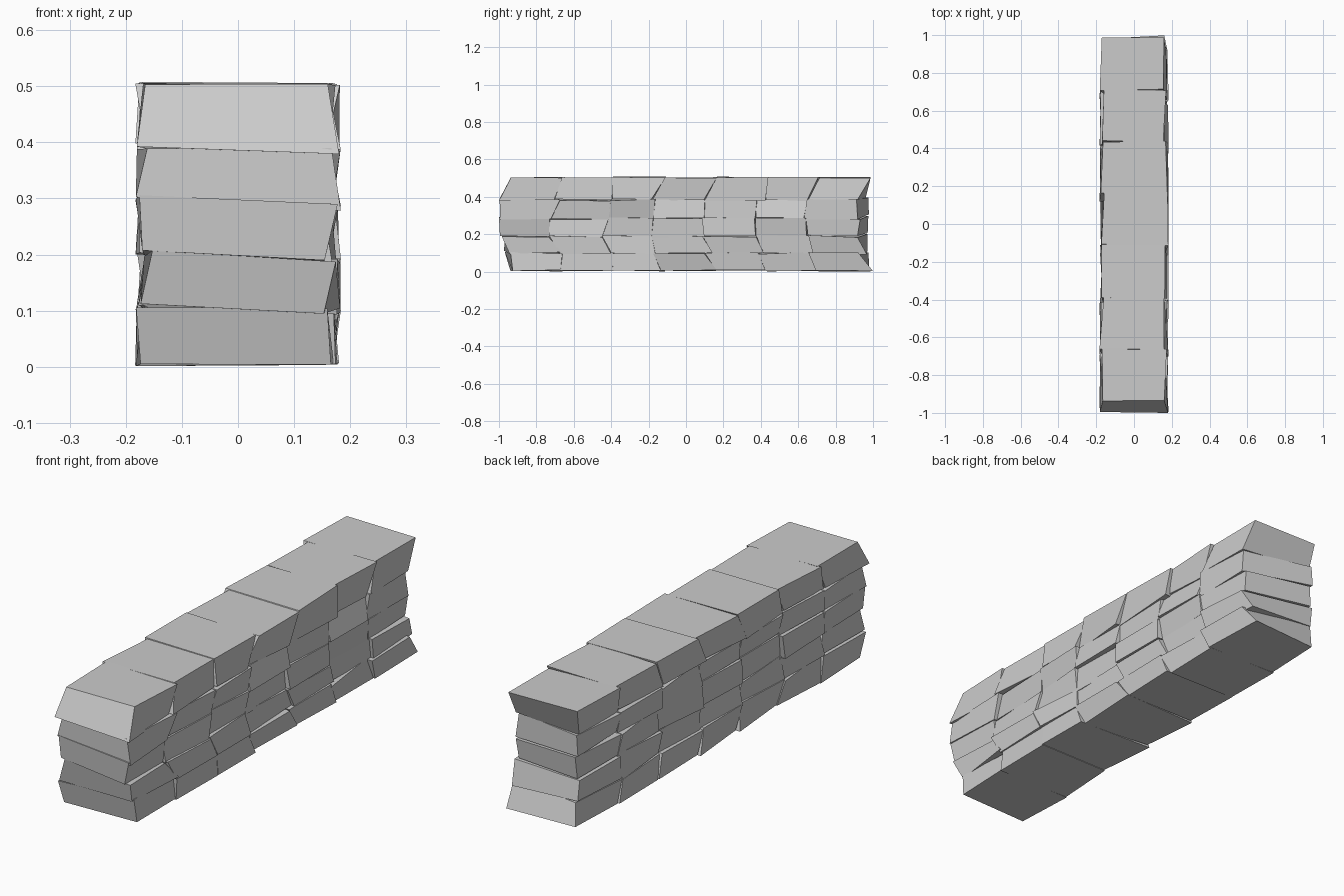
import bpy, bmesh, random

if "Cube" in bpy.data.objects:
    bpy.data.objects.remove(bpy.data.objects["Cube"])

random.seed(7)

# Height of the bed joints on the left (-x) and right (+x) faces
Z_LEFT = [0.004, 0.108, 0.203, 0.300, 0.392, 0.505]
Z_RIGHT = [0.006, 0.098, 0.188, 0.285, 0.383, 0.503]

# Head joints along y on the right face: (bottom, top) of each course
JOINTS = [
    ([-.93, -.67, -.39, -.14, .16, .43, .70, 1.0], [-.94, -.66, -.39, -.17, .10, .38, .65, .92]),
    ([-.94, -.67, -.40, -.16, .14, .41, .68, .97], [-.99, -.73, -.45, -.18, .09, .37, .65, .92]),
    ([-1., -.73, -.45, -.18, .10, .37, .65, .92], [-1., -.73, -.42, -.18, .09, .37, .64, .93]),
    ([-1., -.72, -.42, -.17, .10, .37, .63, .92], [-1., -.67, -.40, -.17, .10, .38, .65, .91]),
    ([-1., -.70, -.40, -.18, .10, .43, .65, .92], [-.94, -.66, -.39, -.11, .16, .435, .71, .99]),
]


def left_joint(row, top, i):
    """Head joints on the left face: nearly regular, leaning in at the outer edges."""
    start, end = -0.97, 0.975
    if (row, top) in ((4, 1), (0, 0)):
        start, end = -0.935, 0.985
    elif row == 4:
        start, end = -0.99, 0.96
    return start + (end - start) * i / 7


def jitter(a):
    return random.uniform(-a, a)


def course(row):
    """One course of seven uneven stones, each a skewed box."""
    bm = bmesh.new()
    for i in range(7):
        for v in bmesh.ops.create_cube(bm, size=1)["verts"]:
            right, back, top = v.co.x > 0, int(v.co.y > 0), int(v.co.z > 0)
            outer = row + top in (0, 5)
            y = JOINTS[row][top][i + back] if right else left_joint(row, top, i + back)
            z = (Z_RIGHT if right else Z_LEFT)[row + top]
            v.co = ((0.168 if right else -0.168) + jitter(0.016),
                    max(-1, min(1, y + jitter(0.006))),
                    z + jitter(0.003 if outer else 0.007))
    me = bpy.data.meshes.new(f"stone_course_{row + 1}")
    bm.to_mesh(me)
    bm.free()
    ob = bpy.data.objects.new(me.name, me)
    bpy.context.collection.objects.link(ob)


for r in range(5):
    course(r)
